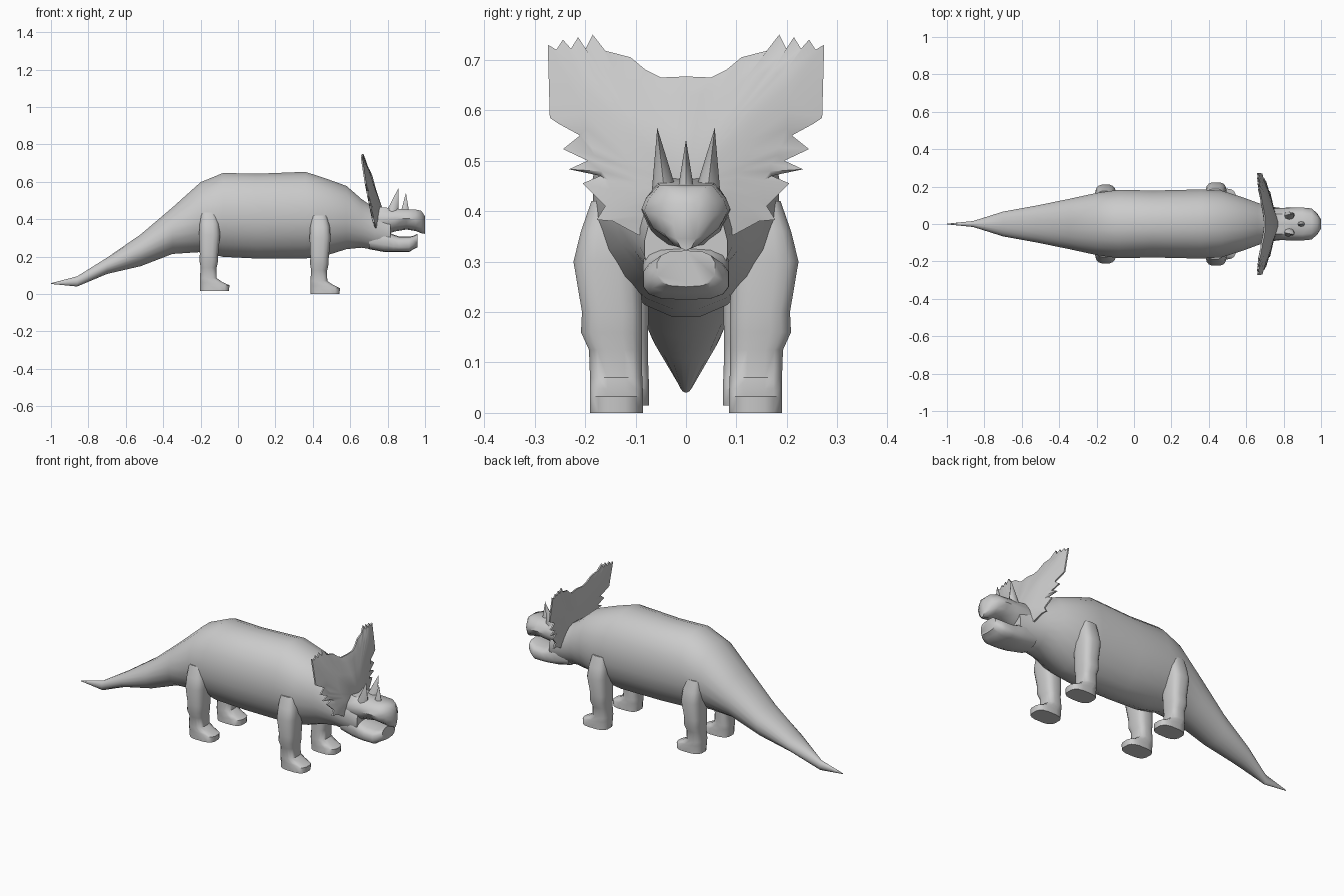
import bpy
import bmesh
from math import sin, cos, pi, copysign, radians
from mathutils import Vector

cube = bpy.data.objects.get("Cube")
if cube:
    bpy.data.objects.remove(cube, do_unlink=True)

# One plain skin colour
SKIN = (0.6, 0.6, 0.6, 1)
skin = bpy.data.materials.new("grey skin")
skin.use_nodes = True
skin.diffuse_color = SKIN
skin.node_tree.nodes["Principled BSDF"].inputs["Base Color"].default_value = SKIN


def finish(name, bm, angle=50):
    """Turn a bmesh into a smooth-shaded object."""
    bmesh.ops.recalc_face_normals(bm, faces=bm.faces)
    mesh = bpy.data.meshes.new(name)
    bm.to_mesh(mesh)
    bm.free()
    mesh.materials.append(skin)
    obj = bpy.data.objects.new(name, mesh)
    bpy.context.collection.objects.link(obj)
    bpy.ops.object.select_all(action='DESELECT')
    obj.select_set(True)
    bpy.context.view_layer.objects.active = obj
    bpy.ops.object.shade_smooth_by_angle(angle=radians(angle))


def rounded(count, upper, lower):
    """Unit superellipse cross-section with its own power above and below."""
    points = []
    for i in range(count):
        a = 2 * pi * (i + 0.5) / count
        c, s = cos(a), sin(a)
        power = upper if s > 0 else lower
        points.append((copysign(abs(c) ** (2 / power), c),
                       copysign(abs(s) ** (2 / power), s)))
    return points


def loft(name, section, rings, place):
    """Skin a section through rings of (station, u centre, u half, v low, v high)."""
    bm = bmesh.new()
    loops = []
    for station, u_mid, u_half, low, high in rings:
        v_mid, v_half = (low + high) / 2, (high - low) / 2
        loops.append([bm.verts.new(place(station, u_mid + u * u_half, v_mid + v * v_half))
                      for u, v in section])
    count = len(section)
    for a, b in zip(loops, loops[1:]):
        for i in range(count):
            j = (i + 1) % count
            bm.faces.new((a[i], a[j], b[j], b[i]))
    bm.faces.new(loops[0])
    bm.faces.new(loops[-1])
    finish(name, bm)


def along_x(rows):
    """Centred rings from rows of (x, half width, bottom, top)."""
    return [(x, 0, half, low, high) for x, half, low, high in rows]


def lengthwise(x, y, z):
    return (x, y, z)


# Body with tail and neck in one sweep, narrower towards the belly
loft("body", rounded(20, 2.2, 1.9), along_x([
    (-1, .002, .054, .058), (-.86, .016, .04, .095), (-.7, .067, .107, .195),
    (-.52, .1, .148, .32), (-.35, .135, .213, .465), (-.2, .168, .222, .6),
    (-.08, .185, .196, .65), (.1, .181, .187, .646), (.36, .187, .187, .656),
    (.47, .18, .203, .62), (.58, .145, .238, .58), (.66, .115, .246, .51),
    (.73, .094, .235, .46), (.815, .083, .228, .42)]), lengthwise)

# Upper head ending in a drooping beak
skull_half = [(0, 1), (.62, 1), (.9, .5), (1, .1), (.78, -.5), (.4, -.9), (0, -1)]
skull_section = skull_half + [(-u, v) for u, v in skull_half[-2:0:-1]]
loft("skull", skull_section, along_x([
    (.68, .08, .31, .46), (.76, .085, .31, .465), (.84, .088, .335, .457),
    (.9, .088, .345, .453), (.95, .083, .337, .452), (.98, .056, .325, .445),
    (1, .025, .322, .415)]), lengthwise)

# Lower jaw with a blunt, raised tip
loft("lower_jaw", rounded(14, 3, 3), along_x([
    (.7, .075, .24, .36), (.78, .085, .225, .345), (.83, .087, .224, .318),
    (.86, .087, .224, .308), (.915, .086, .224, .307), (.935, .078, .238, .31),
    (.96, .058, .25, .322)]), lengthwise)


# Legs: rows of (height, x middle, x half, inner y, outer y), offset from the heel
leg_rows = [
    (0, .08, .078, .085, .191), (.032, .08, .08, .085, .191), (.048, .062, .062, .085, .191),
    (.07, .046, .046, .086, .191), (.125, .048, .043, .087, .193), (.16, .049, .05, .086, .209),
    (.2, .05, .05, .086, .207), (.3, .053, .057, .09, .224), (.36, .052, .053, .1, .209),
    (.42, .048, .044, .1, .188)]


def add_leg(name, heel, lift, inset, side):
    rings = [(z + lift, x + heel, half, inner - inset, outer - inset)
             for z, x, half, inner, outer in leg_rows]
    loft(name, rounded(16, 3, 3), rings, lambda z, x, y: (x, side * y, z))


for side, label in ((-1, "near"), (1, "far")):
    add_leg("foreleg_" + label, .386, 0, 0, side)
    add_leg("hind_leg_" + label, -.205, .015, .012, side)


# Horns: slim cones leaning from base to tip
def add_horn(name, base, tip, radius):
    base, tip = Vector(base), Vector(tip)
    bm = bmesh.new()
    ring = [bm.verts.new(base + Vector((cos(a), sin(a) * .75, 0)) * radius)
            for a in (2 * pi * i / 8 for i in range(8))]
    point = bm.verts.new(tip)
    for a, b in zip(ring, ring[1:] + ring[:1]):
        bm.faces.new((a, b, point))
    bm.faces.new(ring)
    finish(name, bm)


for side, label in ((-1, "near"), (1, "far")):
    add_horn("brow_horn_" + label, (.825, side * .043, .44), (.857, side * .057, .565), .033)
add_horn("nose_horn", (.893, 0, .44), (.898, 0, .542), .022)

# Frill: spiky outline (y, z) around a smooth shield that leans back at the top
frill_half = [
    (0, .36), (.095, .353), (.145, .38), (.177, .383), (.16, .41), (.205, .455),
    (.17, .47), (.232, .483), (.195, .5), (.244, .523), (.21, .55), (.252, .573),
    (.27, .585), (.274, .73), (.257, .72), (.244, .74), (.228, .722), (.214, .745),
    (.199, .722), (.185, .75), (.16, .718), (.11, .705), (.08, .68), (.05, .665), (0, .667)]
outline = frill_half + [(-y, z) for y, z in frill_half[-2:0:-1]]
COUNT = len(outline)
HUB = .45


def softened(i):
    """Outline point averaged with its neighbours, which removes the spikes."""
    near = [outline[(i + k) % COUNT] for k in (-2, -1, 0, 1, 2)]
    return [sum(values) / len(near) for values in zip(*near)]


def frill_ring(bm, points, scale, offset):
    ring = []
    for y, z in points:
        y, z = y * scale, HUB + (z - HUB) * scale
        x = .692 - .11 * abs(y) + .15 * (.72 - z) + offset
        ring.append(bm.verts.new((x, y, z)))
    return ring


bm = bmesh.new()
smooth = [softened(i) for i in range(COUNT)]
back_hub, front_hub = bm.verts.new((.715, 0, HUB)), bm.verts.new((.775, 0, HUB))
rings = [frill_ring(bm, smooth, .5, -.014), frill_ring(bm, smooth, .8, -.01),
         frill_ring(bm, outline, 1, -.004), frill_ring(bm, outline, 1, .004),
         frill_ring(bm, smooth, .8, .014), frill_ring(bm, smooth, .5, .022)]
for i in range(COUNT):
    j = (i + 1) % COUNT
    bm.faces.new((back_hub, rings[0][i], rings[0][j]))
    bm.faces.new((front_hub, rings[-1][j], rings[-1][i]))
    for a, b in zip(rings, rings[1:]):
        bm.faces.new((a[i], b[i], b[j], a[j]))
finish("neck_frill", bm)
